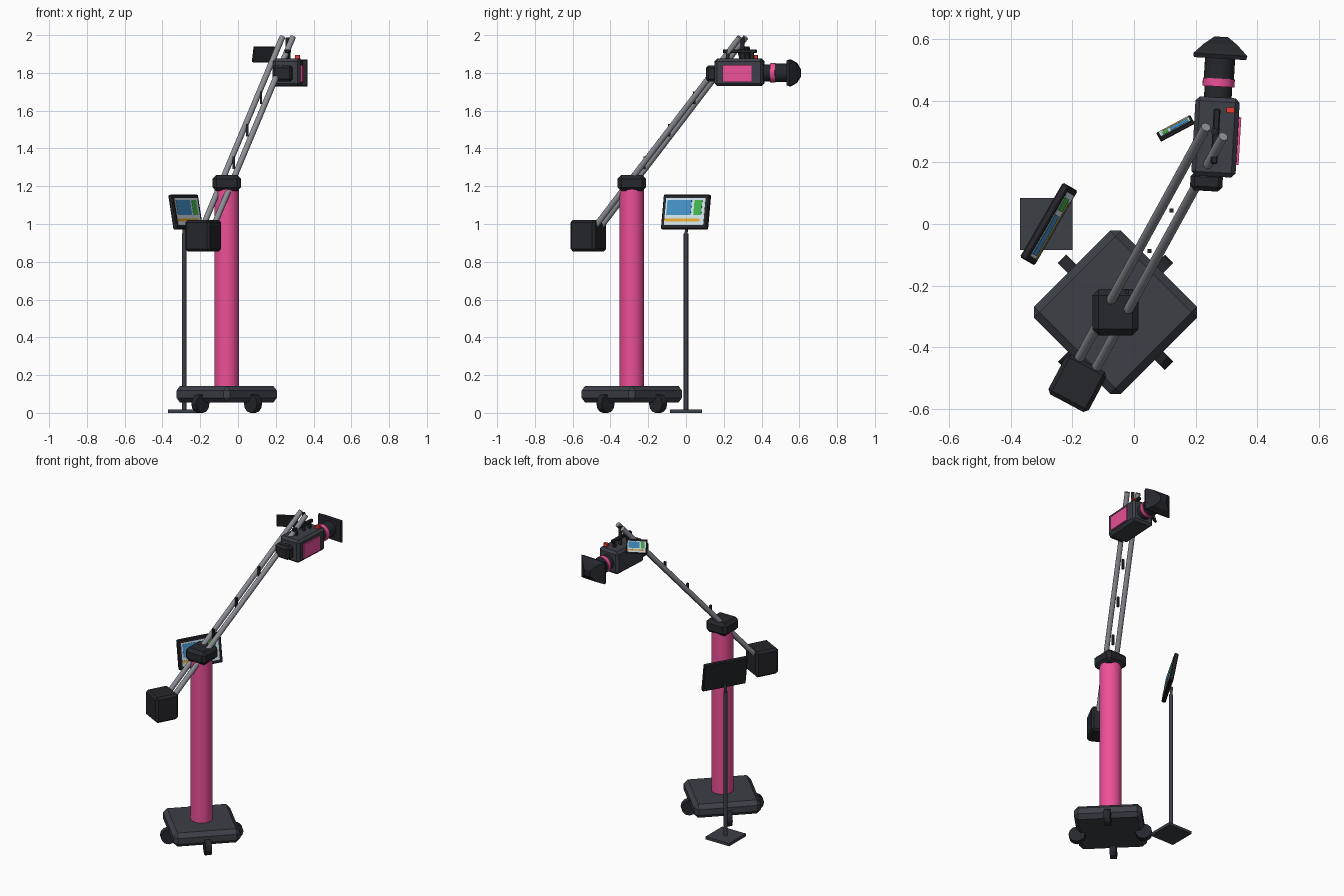
import bpy, bmesh, math
from mathutils import Matrix, Vector

if "Cube" in bpy.data.objects:
    bpy.data.objects.remove(bpy.data.objects["Cube"])

T = Matrix.Translation
def R(deg, axis): return Matrix.Rotation(math.radians(deg), 4, axis)

COLORS = {
    "pink": (0.84, 0.08, 0.31), "charcoal": (0.045, 0.05, 0.062), "black": (0.019, 0.02, 0.025),
    "metal": (0.27, 0.28, 0.31), "pale": (0.68, 0.82, 0.9), "blue": (0.06, 0.3, 0.6),
    "green": (0.06, 0.5, 0.08), "orange": (0.85, 0.42, 0.03), "red": (0.8, 0.04, 0.03)}
MATS = {}
for key, rgb in COLORS.items():
    MATS[key] = bpy.data.materials.new(key)
    MATS[key].diffuse_color = (*rgb, 1)

def finish(name, bm, matrix, color, bevel=0.0, smooth=False):
    bmesh.ops.recalc_face_normals(bm, faces=bm.faces)
    mesh = bpy.data.meshes.new(name)
    bm.to_mesh(mesh)
    bm.free()
    mesh.materials.append(MATS[color])
    ob = bpy.data.objects.new(name, mesh)
    bpy.context.collection.objects.link(ob)
    ob.matrix_world = matrix
    if bevel:
        mod = ob.modifiers.new("bevel", "BEVEL")
        mod.width, mod.segments = bevel, 1
    if smooth:
        bpy.ops.object.select_all(action="DESELECT")
        ob.select_set(True)
        bpy.context.view_layer.objects.active = ob
        bpy.ops.object.shade_smooth_by_angle(angle=math.radians(35))
    return ob

def box(name, size, matrix, color, bevel=0.0):
    bm = bmesh.new()
    bmesh.ops.create_cube(bm, size=1)
    bmesh.ops.scale(bm, vec=size, verts=bm.verts)
    return finish(name, bm, matrix, color, bevel)

def rod(name, a, b, r, color, sides=24, r2=None, frame=Matrix()):
    a, b = Vector(a), Vector(b)
    d = b - a
    bm = bmesh.new()
    bmesh.ops.create_cone(bm, cap_ends=True, segments=sides, radius1=r,
                          radius2=r if r2 is None else r2, depth=d.length)
    m = frame @ T((a + b) / 2) @ d.to_track_quat("Z", "Y").to_matrix().to_4x4()
    return finish(name, bm, m, color, smooth=sides > 12)

def monitor(name, center, yaw, tilt, w, h, t):
    # Dark case with a pale screen and coloured blocks, facing local -y
    m = T(center) @ R(yaw, "Z") @ R(-tilt, "X")
    box(name + "_case", (w, t, h), m, "black", t * 0.2)
    face = -t / 2
    for part, u, v, pw, ph, lift, col in [
            ("screen", 0, 0, 0.86, 0.78, 0.06, "pale"),
            ("picture", -0.13, 0.12, 0.53, 0.44, 0.12, "blue"),
            ("meter", 0.28, 0.12, 0.17, 0.44, 0.12, "green"),
            ("timeline", -0.04, -0.24, 0.76, 0.08, 0.12, "orange")]:
        box(f"{name}_{part}", (pw * w, lift * t, ph * h),
            m @ T((u * w, face - lift * t / 2, v * h)), col)

# Pedestal: square base turned 45 degrees, four wheels, column, head
PX, PY = -0.06, -0.287
base = T((PX, PY, 0)) @ R(45, "Z")
box("pedestal_base", (0.4, 0.4, 0.088), base @ T((0, 0, 0.099)), "charcoal", 0.025)
for i in range(4):
    rod(f"wheel_{i + 1}", (0.197, -0.019, 0.049), (0.197, 0.019, 0.049), 0.049,
        "black", 12, frame=base @ R(90 * i, "Z"))
rod("column", (PX, PY, 0.13), (PX, PY, 1.19), 0.065, "pink", 32)
box("pivot_head", (0.15, 0.15, 0.085), T((PX, PY, 1.217)), "black", 0.02)

# Twin jib rods with small spacers and a counterweight
pivot = Vector((PX, PY, 1.22))
tip = Vector((0.262, 0.30, 1.988))
side = Vector((0.877, -0.48, 0)) * 0.032
for s, label in ((-1, "left"), (1, "right")):
    rod(f"jib_rod_{label}", pivot.lerp(tip, -0.36) + s * side, tip + s * side, 0.0155, "metal", 20)
for i, f in enumerate((0.135, 0.36, 0.583)):
    p = pivot.lerp(tip, f) - Vector((0.006, 0.012, 0))
    box(f"jib_spacer_{i + 1}", (0.013, 0.013, 0.065), T(p), "black")
box("counterweight", (0.148, 0.148, 0.166), T((-0.184, -0.517, 0.938)) @ R(-28, "Z"), "black", 0.013)

# Camera, slightly yawed
cam = T((0.265, 0.283, 1.803)) @ R(-3.3, "Z")
box("camera_body", (0.144, 0.258, 0.145), cam, "charcoal", 0.014)
box("viewfinder", (0.105, 0.06, 0.086), cam @ T((-0.021, -0.147, -0.006)), "black", 0.014)
box("side_panel", (0.012, 0.155, 0.092), cam @ T((0.074, -0.009, -0.006)), "pink")
box("tally_light", (0.026, 0.018, 0.022), cam @ T((0.044, 0.09, 0.081)), "red")
box("top_handle", (0.022, 0.18, 0.02), cam @ T((0, 0.002, 0.112)), "black", 0.004)
for s in (-1, 1):
    box("handle_post", (0.018, 0.018, 0.05), cam @ T((0, 0.002 + s * 0.065, 0.089)), "black")
rod("mount_post", (0.262, 0.30, 1.86), (0.262, 0.30, 1.988), 0.011, "black", 16)

# Lens with focus ring
rod("lens_barrel", (0, 0.12, -0.003), (0, 0.2, -0.003), 0.045, "black", 28, frame=cam)
rod("lens_front", (0, 0.19, -0.003), (0, 0.275, -0.003), 0.049, "black", 28, frame=cam)
rod("focus_ring", (0, 0.164, -0.003), (0, 0.19, -0.003), 0.052, "pink", 28, frame=cam)

# Rectangular hood lofted from tapering sections (y, half width, half height)
bm = bmesh.new()
loops = []
for y, hw, hh in ((0.255, 0.085, 0.066), (0.268, 0.088, 0.071), (0.302, 0.054, 0.054), (0.326, 0.022, 0.018)):
    loops.append([bm.verts.new((sx * hw, y, sz * hh))
                  for sx, sz in ((-1, -1), (1, -1), (1, 1), (-1, 1))])
for a, b in zip(loops, loops[1:]):
    for i in range(4):
        j = (i + 1) % 4
        bm.faces.new((a[i], a[j], b[j], b[i]))
bm.faces.new(loops[0])
bm.faces.new(loops[-1])
finish("lens_hood", bm, cam @ T((0, 0, -0.003)), "black")

# Small flip-out monitor on the camera
monitor("camera_monitor", (0.135, 0.311, 1.898), 208, 14, 0.125, 0.085, 0.014)

# Floor stand with the large monitor
box("stand_foot", (0.17, 0.17, 0.018), T((-0.285, 0, 0.009)), "charcoal")
rod("stand_post", (-0.285, 0, 0.01), (-0.285, 0, 0.95), 0.012, "charcoal", 16)
monitor("stand_monitor", (-0.277, 0, 1.063), 60, 10, 0.28, 0.186, 0.025)
rod("monitor_bracket", (-0.285, 0, 0.94), (-0.285, 0.004, 1.0), 0.008, "charcoal", 12)

for m in bpy.data.materials:
    if m.users and not m.is_grease_pencil:
        m.use_nodes = True
        m.node_tree.nodes["Principled BSDF"].inputs["Base Color"].default_value = m.diffuse_color
